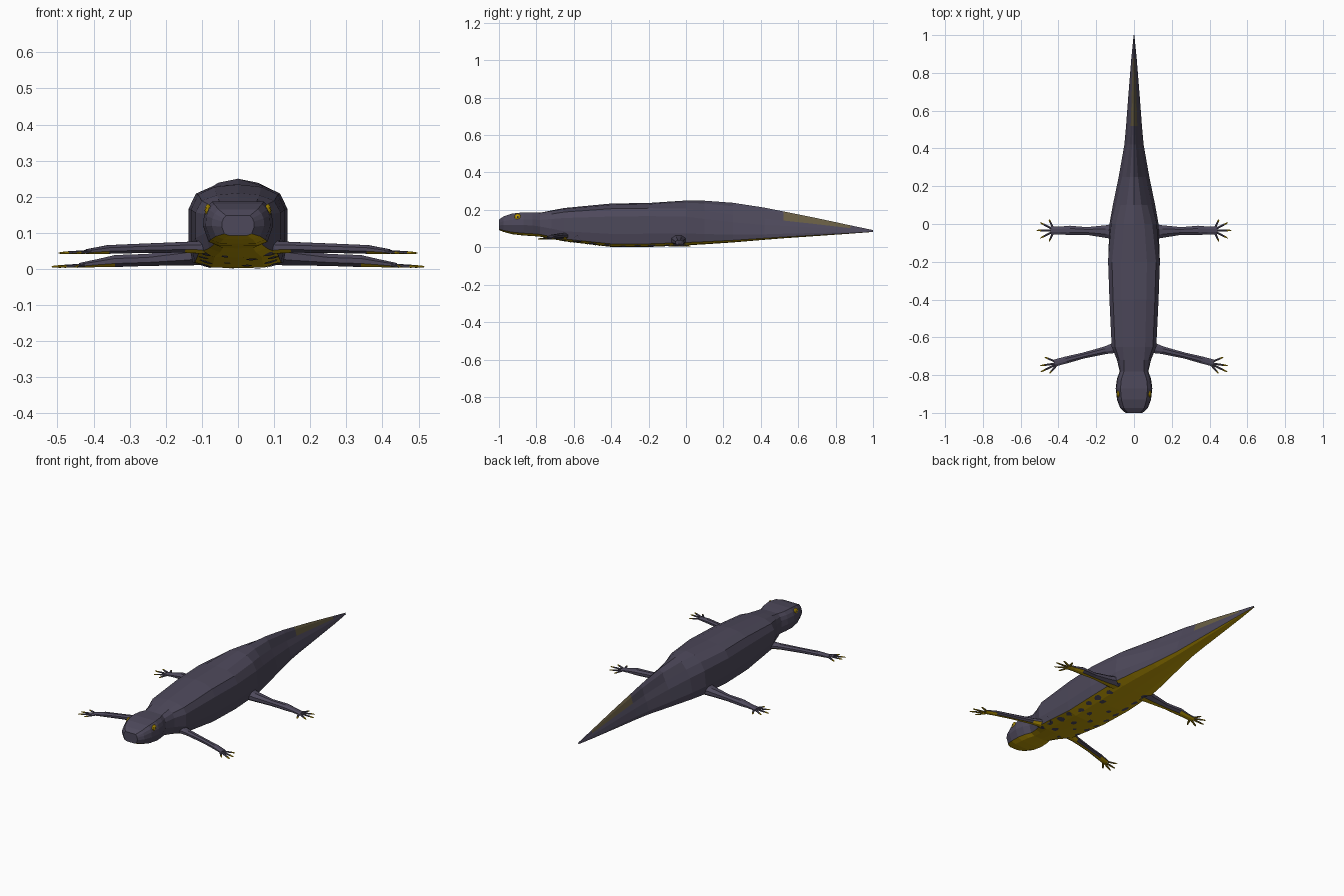
import bpy
import bmesh
import math
import random
from mathutils import Vector
from mathutils.bvhtree import BVHTree

cube = bpy.data.objects.get("Cube")
if cube:
    bpy.data.objects.remove(cube)


def material(name, r, g, b):
    mat = bpy.data.materials.new(name)
    mat.use_nodes = True
    mat.diffuse_color = (r, g, b, 1)
    shader = mat.node_tree.nodes["Principled BSDF"]
    shader.inputs["Base Color"].default_value = (r, g, b, 1)
    shader.inputs["Roughness"].default_value = 0.8
    return mat


SKIN, BELLY, OLIVE, PUPIL = range(4)
MATERIALS = [
    material("slate skin", 0.075, 0.066, 0.104),
    material("golden belly", 0.53, 0.34, 0.002),
    material("olive tail patch", 0.14, 0.112, 0.058),
    material("dark pupil", 0.03, 0.026, 0.035),
]


def finish(name, bm):
    """Turn a bmesh into a flat shaded object that carries the shared materials."""
    mesh = bpy.data.meshes.new(name)
    bm.to_mesh(mesh)
    bm.free()
    for mat in MATERIALS:
        mesh.materials.append(mat)
    obj = bpy.data.objects.new(name, mesh)
    bpy.context.collection.objects.link(obj)
    return obj


def loft(name, rings, rule):
    """Skin a row of closed rings; rule(face, strip) gives the material."""
    bm = bmesh.new()
    rows = [[bm.verts.new(p) for p in ring] for ring in rings]
    count = len(rows[0])
    strips = {}
    for a, b in zip(rows, rows[1:]):
        for k in range(count):
            n = (k + 1) % count
            strips[bm.faces.new((a[k], a[n], b[n], b[k]))] = k
    for end in (rows[0], rows[-1]):
        strips[bm.faces.new(end)] = count // 2 - 2
    bmesh.ops.recalc_face_normals(bm, faces=bm.faces[:])
    for face, strip in strips.items():
        face.material_index = rule(face, strip)
    return finish(name, bm)


# Half cross-sections, belly centre to spine: (share of half width, share of height)
HEAD = [(0, 0), (.55, .01), (.84, .1), (1, .45), (.97, .7), (.89, .86), (.74, 1), (0, 1)]
TRUNK = [(0, 0), (.55, .01), (.92, .07), (1, .3), (1, .7), (.85, .88), (.5, .97), (0, 1)]
TAIL = [(0, 0), (.6, .01), (.97, .05), (1, .17), (.72, .46), (.42, .66), (.2, .9), (0, 1)]

# y, half width, bottom, top, head share, tail share
BODY = [
    (-1, .045, .092, .148, 1, 0), (-.975, .073, .082, .165, 1, 0),
    (-.93, .09, .07, .18, 1, 0), (-.87, .097, .063, .187, 1, 0),
    (-.82, .09, .06, .186, 1, 0), (-.78, .076, .057, .185, .8, 0),
    (-.72, .09, .045, .197, .4, 0), (-.65, .118, .032, .21, 0, 0),
    (-.4, .13, .002, .234, 0, 0), (-.2, .137, .002, .237, 0, 0),
    (0, .13, .01, .25, 0, .25), (.1, .112, .016, .249, 0, .5),
    (.25, .081, .026, .238, 0, .8), (.42, .051, .04, .212, 0, 1),
    (.52, .042, .048, .192, 0, 1), (.68, .03, .059, .16, 0, 1),
    (.88, .014, .073, .117, 0, 1), (1, .002, .082, .092, 0, 1),
]


def body_ring(y, width, low, high, head, tail):
    half = []
    for h, m, t in zip(HEAD, TRUNK, TAIL):
        u, v = (h[i] * head + t[i] * tail + m[i] * (1 - head - tail) for i in (0, 1))
        half.append(Vector((u * width, y, low + v * (high - low))))
    mirrored = [Vector((-p.x, p.y, p.z)) for p in half[-2:0:-1]]
    return half + mirrored


def body_rule(face, strip):
    level = min(strip, 13 - strip)
    y = face.calc_center_median().y
    if level < 2:
        return BELLY
    return OLIVE if level > 4 and 0.52 < y < 0.88 else SKIN


body = loft("body", [body_ring(*row) for row in BODY], body_rule)


def limb_ring(center, side, wide, tall, sides):
    """Ring of points around a limb; side is its sideways direction."""
    turns = [math.tau * (k + 0.5) / sides for k in range(sides)]
    return [center + side * (wide * math.cos(a)) + Vector((0, 0, tall * math.sin(a)))
            for a in turns]


def limb(name, path, sides, rule, mirror):
    """Path rows: x, y, z, half width, half height."""
    start, end = Vector(path[0][:2]), Vector(path[-1][:2])
    way = (end - start).normalized()
    side = Vector((-way.y, way.x, 0))
    rings = [limb_ring(Vector(row[:3]), side, row[3], row[4], sides) for row in path]
    for ring in rings:
        for p in ring:
            p.x *= mirror
    return loft(name, rings, rule)


def leg_rule(face, strip):
    return BELLY if face.normal.z < -0.83 else SKIN


# Legs: path, then toes as (angle, length)
FRONT = [(.08, -.65, .06, .034, .02), (.15, -.668, .06, .022, .016),
         (.27, -.697, .057, .017, .014), (.36, -.72, .054, .02, .013),
         (.42, -.736, .048, .02, .007)]
REAR = [(.09, -.04, .042, .048, .034), (.15, -.04, .034, .036, .026),
        (.25, -.037, .025, .022, .018), (.34, -.034, .022, .027, .018),
        (.39, -.034, .016, .022, .012), (.44, -.034, .01, .022, .007)]
LEGS = {
    "front": (FRONT, [(-50, .05), (-26, .084), (-8, .078), (22, .06)]),
    "rear": (REAR, [(-65, .04), (-27, .065), (0, .077), (27, .065), (65, .04)]),
}

for pair, (path, toes) in LEGS.items():
    for label, mirror in (("left", 1), ("right", -1)):
        limb(f"{pair}_{label}_leg", path, 8, leg_rule, mirror)
        x, y, z, wide, tall = path[-1]
        for number, (angle, length) in enumerate(toes, 1):
            a = math.radians(angle)
            way = Vector((math.cos(a), math.sin(a)))
            root = Vector((x - 0.012, y + wide * 0.6 * math.sin(a)))
            toe = []
            for step, thick in ((0, .007), (.72, .0055), (.92, .004), (1, .001)):
                p = root + way * (length + 0.012) * step
                toe.append((p.x, p.y, z - 0.004 * step, thick, thick * 0.7))

            def toe_rule(face, strip, tip=toe[1][0]):
                past = abs(face.calc_center_median().x) > tip
                return BELLY if past or face.normal.z < -0.83 else SKIN

            limb(f"{pair}_{label}_toe_{number}", toe, 6, toe_rule, mirror)

# Eyes: flattened golden balls with a dark pupil
for label, mirror in (("left", 1), ("right", -1)):
    for part, out, size, color in (("eye", .083, .018, BELLY), ("pupil", .0885, .008, PUPIL)):
        bm = bmesh.new()
        bmesh.ops.create_uvsphere(bm, u_segments=10, v_segments=6, radius=size)
        bmesh.ops.scale(bm, vec=(0.5, 1, 1), verts=bm.verts)
        for face in bm.faces:
            face.material_index = color
        finish(f"{label}_{part}", bm).location = (out * mirror, -0.9, 0.162)

# Belly spots: thin irregular patches laid onto the underside
surface = BVHTree.FromPolygons([v.co for v in body.data.vertices],
                               [p.vertices for p in body.data.polygons])
random.seed(4)
bm = bmesh.new()


def on_belly(x, y):
    hit = surface.ray_cast(Vector((x, y, -1)), Vector((0, 0, 1)))
    return hit[0] - Vector((0, 0, 0.002)) if hit[0] else None


def spot(cx, cy, size):
    rim = []
    for k in range(8):
        a = math.tau * k / 8
        r = size * random.uniform(0.7, 1.2)
        rim.append(on_belly(cx + r * math.cos(a), cy + r * 1.3 * math.sin(a)))
    middle = on_belly(cx, cy)
    if middle and None not in rim:
        hub, ring = bm.verts.new(middle), [bm.verts.new(p) for p in rim]
        for k in range(8):
            bm.faces.new((hub, ring[(k + 1) % 8], ring[k]))


# A row along each flank, and a sparse scatter between them
for side in (-1, 1):
    for step in range(9):
        spot(side * random.uniform(0.085, 0.1), -0.66 + step * 0.08,
             random.uniform(0.014, 0.021))
    for step in range(4):
        spot(side * random.uniform(0.02, 0.06), -0.64 + step * 0.14 + side * 0.03,
             random.uniform(0.011, 0.018))
finish("belly_spots", bm)
